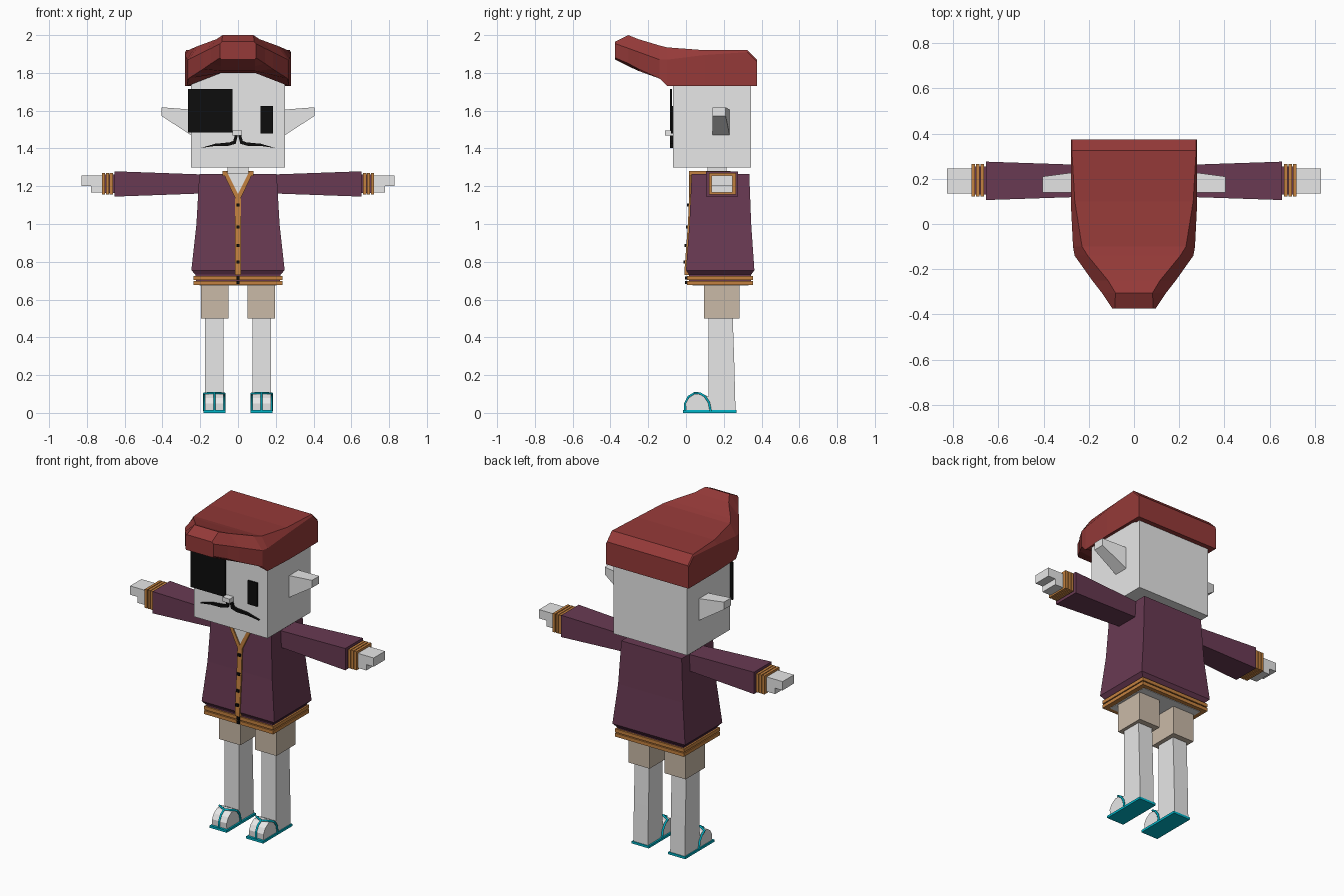
import bpy
import bmesh

cube = bpy.data.objects.get("Cube")
if cube:
    bpy.data.objects.remove(cube, do_unlink=True)


def material(name, r, g, b):
    m = bpy.data.materials.new(name)
    m.use_nodes = True
    m.diffuse_color = (r, g, b, 1)
    bsdf = m.node_tree.nodes["Principled BSDF"]
    bsdf.inputs["Base Color"].default_value = (r, g, b, 1)
    bsdf.inputs["Roughness"].default_value = 0.8
    return m


SKIN = material("pale grey", 0.8, 0.8, 0.8)
HAIR = material("brick red", 0.30, 0.042, 0.040)
JACKET = material("plum", 0.14, 0.042, 0.085)
GOLD = material("gold", 0.55, 0.22, 0.05)
SHORTS = material("beige", 0.59, 0.49, 0.39)
TEAL = material("teal", 0.0, 0.46, 0.58)
BLACK = material("black", 0.004, 0.004, 0.004)


def loft(name, rings, mat):
    """Skin a closed solid through rings that have equal point counts."""
    bm = bmesh.new()
    loops = [[bm.verts.new(p) for p in ring] for ring in rings]
    n = len(loops[0])
    for a, b in zip(loops, loops[1:]):
        for i in range(n):
            j = (i + 1) % n
            bm.faces.new((a[i], a[j], b[j], b[i]))
    bm.faces.new(loops[0])
    bm.faces.new(loops[-1])
    bmesh.ops.recalc_face_normals(bm, faces=bm.faces)
    mesh = bpy.data.meshes.new(name)
    bm.to_mesh(mesh)
    bm.free()
    mesh.materials.append(mat)
    obj = bpy.data.objects.new(name, mesh)
    bpy.context.collection.objects.link(obj)
    return obj


def rect_z(x0, x1, y0, y1, z):
    return [(x0, y0, z), (x1, y0, z), (x1, y1, z), (x0, y1, z)]


def rect_x(x, y0, y1, z0, z1):
    return [(x, y0, z0), (x, y1, z0), (x, y1, z1), (x, y0, z1)]


def box(name, x0, x1, y0, y1, z0, z1, mat):
    return loft(name, [rect_z(x0, x1, y0, y1, z) for z in (z0, z1)], mat)


def plate(name, outline, y0, y1, mat):
    """Extrude an x-z outline along y."""
    return loft(name, [[(x, y, z) for x, z in outline] for y in (y0, y1)], mat)


def tube(name, points, radius, mat):
    curve = bpy.data.curves.new(name, "CURVE")
    curve.dimensions = "3D"
    curve.bevel_depth = radius
    curve.bevel_resolution = 1
    curve.use_fill_caps = True
    spline = curve.splines.new("POLY")
    spline.points.add(len(points) - 1)
    for sp, p in zip(spline.points, points):
        sp.co = (*p, 1)
    curve.materials.append(mat)
    obj = bpy.data.objects.new(name, curve)
    bpy.context.collection.objects.link(obj)


# Head and face
box("head", -0.25, 0.25, -0.07, 0.345, 1.3, 1.84, SKIN)
box("neck", -0.055, 0.055, 0.115, 0.215, 1.2, 1.31, SKIN)
box("eye_patch", -0.265, -0.03, -0.085, -0.073, 1.485, 1.715, BLACK)
box("eye", 0.12, 0.185, -0.079, -0.07, 1.48, 1.625, BLACK)
box("nose", -0.028, 0.02, -0.11, -0.07, 1.468, 1.495, SKIN)

# Swept hair: y, top half width, top z, side half width, shoulder z, side low z, middle low z
hair_sections = [
    (0.375, 0.275, 1.87, 0.28, 1.86, 1.73, 1.73),
    (0.325, 0.275, 1.92, 0.28, 1.91, 1.73, 1.73),
    (0.10, 0.262, 1.92, 0.28, 1.895, 1.73, 1.80),
    (-0.10, 0.23, 1.935, 0.27, 1.87, 1.73, 1.80),
    (-0.14, 0.205, 1.945, 0.263, 1.87, 1.77, 1.80),
    (-0.25, 0.115, 1.978, 0.185, 1.91, 1.82, 1.81),
    (-0.305, 0.082, 2.0, 0.142, 1.93, 1.85, 1.835),
    (-0.375, 0.085, 1.965, 0.095, 1.955, 1.88, 1.87),
]
hair_rings = []
for y, wt, zt, w, zs, zl, zc in hair_sections:
    half = [(wt, zt), (w, zs), (w, zl), (0.09, zc)]
    ring = half + [(-x, z) for x, z in reversed(half)]
    hair_rings.append([(x, y, z) for x, z in ring])
loft("hair", hair_rings, HAIR)

# Jacket body and hem: z, half width, front y, back y
body = [(0.68, 0.222, 0.018, 0.345), (0.732, 0.225, 0.015, 0.345),
        (0.755, 0.247, 0.0, 0.362), (1.0, 0.22, 0.018, 0.345),
        (1.265, 0.205, 0.03, 0.335)]
loft("jacket", [rect_z(-w, w, f, b, z) for z, w, f, b in body], JACKET)
box("waist", -0.205, 0.205, 0.035, 0.33, 0.674, 0.70, SKIN)
for z in (0.677, 0.704):
    box("hem_band", -0.235, 0.235, 0.006, 0.356, z, z + 0.021, GOLD)

# Front trim, open neck and buttons
placket = [(0.73, -0.008), (0.755, -0.008), (1.0, 0.01), (1.15, 0.017)]
loft("placket", [rect_z(-0.016, 0.016, y, y + 0.04, z) for z, y in placket], GOLD)
plate("open_neck", [(-0.06, 1.268), (0, 1.15), (0.06, 1.268)], 0.022, 0.05, SKIN)
for z, y in ((1.1, 0.01), (0.985, 0.004), (0.885, -0.003), (0.80, -0.01),
             (0.715, 0.0), (0.69, 0.0)):
    box("button", -0.009, 0.009, y - 0.004, y + 0.03, z - 0.008, z + 0.008, BLACK)
box("collar_back", -0.08, 0.08, 0.215, 0.235, 1.255, 1.28, GOLD)

# Paired parts
for s, side in ((1, "left"), (-1, "right")):
    # Ear
    loft(side + "_ear", [rect_x(s * 0.24, 0.14, 0.232, 1.465, 1.605),
                         rect_x(s * 0.405, 0.14, 0.21, 1.572, 1.618)], SKIN)

    # Moustache half
    outline = [(0.2, 1.402), (0.12, 1.425), (0.045, 1.432), (0.025, 1.44), (0.015, 1.475),
               (0.0, 1.475), (0.012, 1.425), (0.05, 1.414), (0.13, 1.412)]
    plate(side + "_moustache", [(s * x, z) for x, z in outline], -0.085, -0.07, BLACK)

    # Collar trim
    trim = [(0.082, 1.278), (0.06, 1.278), (0.0, 1.16), (0.0, 1.12), (0.014, 1.135)]
    plate(side + "_collar_trim", [(s * x, z) for x, z in trim], 0.016, 0.04, GOLD)
    xs = sorted((s * 0.06, s * 0.082))
    box(side + "_collar_top", *xs, 0.016, 0.235, 1.255, 1.28, GOLD)

    # Sleeve, cuff and hand
    loft(side + "_sleeve", [rect_x(s * 0.18, 0.122, 0.26, 1.162, 1.262),
                            rect_x(s * 0.655, 0.106, 0.276, 1.145, 1.279)], JACKET)
    loft(side + "_cuff", [rect_x(s * x, 0.13, 0.255, 1.163, 1.262)
                          for x in (0.65, 0.718)], JACKET)
    for x in (0.663, 0.683, 0.704):
        loft(side + "_cuff_band", [rect_x(s * u, 0.122, 0.266, 1.156, 1.27)
                                   for u in (x, x + 0.016)], GOLD)
    loft(side + "_hand", [rect_x(s * x, 0.135, 0.245, 1.202, 1.256)
                          for x in (0.71, 0.828)], SKIN)
    loft(side + "_thumb", [rect_x(s * x, 0.135, 0.245, 1.166, 1.203)
                           for x in (0.71, 0.778)], SKIN)

    # Shorts and leg
    xs = sorted((s * 0.05, s * 0.195))
    box(side + "_shorts", *xs, 0.095, 0.282, 0.5, 0.69, SHORTS)
    xs = sorted((s * 0.076, s * 0.175))
    loft(side + "_leg", [rect_z(*xs, 0.12, 0.262, 0.012), rect_z(*xs, 0.12, 0.256, 0.25),
                         rect_z(*xs, 0.12, 0.247, 0.52)], SKIN)

    # Rounded foot
    foot = [(0.14, 0.012), (0.0, 0.012), (-0.002, 0.05), (0.015, 0.08),
            (0.045, 0.1), (0.09, 0.1), (0.14, 0.075)]
    loft(side + "_foot", [[(x, y, z) for y, z in foot] for x in xs], SKIN)

    # Sandal sole and straps
    sole = sorted((s * 0.066, s * 0.182))
    box(side + "_sole", *sole, -0.015, 0.267, 0.0, 0.014, TEAL)
    mid = s * 0.125
    for x in (s * 0.072, s * 0.179):
        tube(side + "_strap", [(x, 0.13, 0.01), (x, 0.122, 0.055), (x, 0.10, 0.088),
                               (x, 0.075, 0.103), (mid, 0.045, 0.105)], 0.006, TEAL)
    tube(side + "_toe_strap", [(mid, 0.045, 0.105), (mid, 0.012, 0.085),
                               (mid, -0.005, 0.05), (mid, -0.005, 0.01)], 0.006, TEAL)
